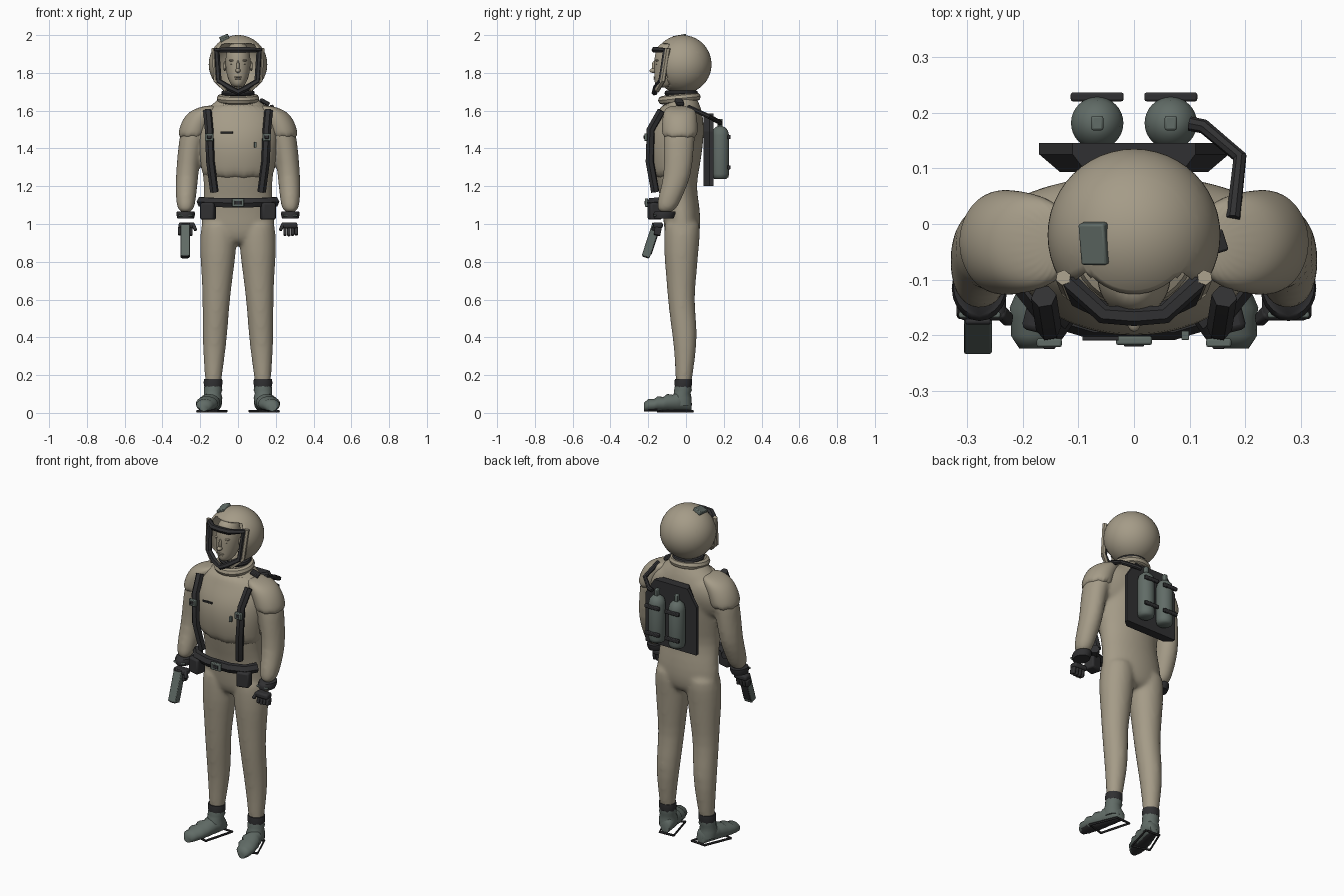
import bpy, bmesh, math
from mathutils import Vector, Matrix

cube = bpy.data.objects.get("Cube")
if cube:
    bpy.data.objects.remove(cube)


def material(name, r, g, b):
    m = bpy.data.materials.new(name)
    m.use_nodes = True
    m.diffuse_color = (r, g, b, 1)
    m.node_tree.nodes["Principled BSDF"].inputs["Base Color"].default_value = (r, g, b, 1)
    return m


SUIT = material("suit_tan", .375, .33, .245)
DARK = material("dark_rubber", .03, .03, .032)
GREY = material("grey_green", .12, .15, .135)


def finish(name, bm, mat, angle=40, mods=()):
    bmesh.ops.recalc_face_normals(bm, faces=bm.faces)
    me = bpy.data.meshes.new(name)
    bm.to_mesh(me)
    bm.free()
    ob = bpy.data.objects.new(name, me)
    bpy.context.collection.objects.link(ob)
    me.materials.append(mat)
    for kind, props in mods:
        mod = ob.modifiers.new(kind.title(), kind)
        for key, value in props.items():
            setattr(mod, key, value)
    shade(ob, angle)
    return ob


def shade(ob, angle):
    bpy.ops.object.select_all(action='DESELECT')
    ob.select_set(True)
    bpy.context.view_layer.objects.active = ob
    bpy.ops.object.shade_smooth_by_angle(angle=math.radians(angle))


SUB = ('SUBSURF', {"levels": 2, "render_levels": 2})


def loft(bm, rings, along='z', n=20, wave=0):
    """Elliptical rings (x, y, z, rx, ry) joined in order; wave scallops the last ring."""
    loops = []
    for k, (x, y, z, a, b) in enumerate(rings):
        ring = []
        for i in range(n):
            t = 2 * math.pi * i / n
            u, v = a * math.cos(t), b * math.sin(t)
            w = wave * math.sin(i * 2.2) if k == len(rings) - 1 else 0
            p = (x + u, y + v, z + w) if along == 'z' else (x + u, y, z + v)
            ring.append(bm.verts.new(p))
        loops.append(ring)
    for r, q in zip(loops, loops[1:]):
        for i in range(n):
            bm.faces.new((r[i], r[i - 1], q[i - 1], q[i]))
    bm.faces.new(loops[0])
    bm.faces.new(loops[-1])


def loft_part(name, rings, mat, mods=(), **kw):
    bm = bmesh.new()
    loft(bm, rings, **kw)
    return finish(name, bm, mat, 60, mods)


def box(name, at, size, mat, rot=(0, 0, 0), bevel=.004):
    bm = bmesh.new()
    bmesh.ops.create_cube(bm, size=1, matrix=Matrix.Diagonal((*size, 1)))
    ob = finish(name, bm, mat, 30, [('BEVEL', {"width": bevel, "segments": 2})])
    ob.location, ob.rotation_euler = at, rot
    return ob


def tube(name, pts, r, mat, closed=False, res=1):
    cu = bpy.data.curves.new(name, 'CURVE')
    cu.dimensions = '3D'
    cu.bevel_depth, cu.bevel_resolution, cu.use_fill_caps = r, res, True
    sp = cu.splines.new('POLY')
    sp.points.add(len(pts) - 1)
    for p, co in zip(sp.points, pts):
        p.co = (*co, 1)
    sp.use_cyclic_u = closed
    ob = bpy.data.objects.new(name, cu)
    bpy.context.collection.objects.link(ob)
    cu.materials.append(mat)
    bpy.ops.object.select_all(action='DESELECT')
    ob.select_set(True)
    bpy.context.view_layer.objects.active = ob
    bpy.ops.object.convert(target='MESH')
    shade(bpy.context.object, 35)


def ring(name, at, major, minor, mat, tilt=0):
    pts = []
    for i in range(32):
        t = math.pi * i / 16
        c, s = major * math.cos(t), major * math.sin(t)
        pts.append(Vector(at) + Vector((c, s, s * tilt)))
    tube(name, pts, minor, mat, True, 2)


def ball(bm, at, size):
    m = Matrix.Translation(at) @ Matrix.Diagonal((*size, 1))
    bmesh.ops.create_uvsphere(bm, u_segments=24, v_segments=16, radius=1, matrix=m)


# Suit body: torso, shoulders, legs and arms fused into one skin
bm = bmesh.new()
torso = [(1.69, -.02, .085, .07), (1.645, -.022, .12, .09), (1.59, -.02, .2, .11),
         (1.5, -.038, .218, .138), (1.4, -.05, .21, .139), (1.3, -.05, .195, .125),
         (1.2, -.05, .18, .103), (1.1, -.027, .188, .1), (1.0, -.02, .2, .1),
         (.93, -.02, .19, .09), (.888, -.02, .16, .06)]
loft(bm, [(0, y, z, a, b) for z, y, a, b in torso])
yoke = [(1.62, .15, .085), (1.59, .22, .1), (1.54, .265, .112), (1.48, .28, .105), (1.41, .26, .08), (1.37, .2, .05)]
loft(bm, [(0, -.018, z, a, b) for z, a, b in yoke])
leg = [(1.04, .1, -.02, .092, .095), (.95, .102, -.02, .099, .097), (.85, .106, -.026, .097, .092),
       (.72, .11, -.025, .083, .081), (.6, .115, -.027, .073, .07), (.47, .12, -.012, .068, .07),
       (.35, .125, -.003, .063, .061), (.2, .13, -.01, .046, .046), (.12, .132, -.015, .042, .04)]
arm = [(1.58, .19, -.03, .075, .085), (1.5, .235, -.035, .073, .087), (1.37, .26, -.04, .061, .08),
       (1.25, .27, -.044, .061, .073), (1.15, .276, -.082, .056, .066), (1.05, .277, -.112, .045, .053)]
for s in (1, -1):
    for limb in (leg, arm):
        loft(bm, [(s * x, y, z, a, b) for z, x, y, a, b in limb])
finish("suit_body", bm, SUIT, 80, [
    ('SUBSURF', {"levels": 1, "render_levels": 1}),
    ('REMESH', {"mode": 'VOXEL', "voxel_size": .011, "use_smooth_shade": True}),
    ('SMOOTH', {"factor": .5, "iterations": 8})])

# Jacket front with a scalloped hem
loft_part("jacket_front", [(0, y - .016, z, a, b) for z, y, a, b in torso[1:6]]
          + [(0, -.065, 1.225, .185, .104)], SUIT, [SUB], wave=.012, n=32)
box("chest_label", (-.06, -.205, 1.485), (.065, .008, .01), DARK, bevel=.001)
box("chest_tag", (.092, -.2, 1.42), (.014, .016, .03), GREY, bevel=.002)

# Collar
ring("collar", (0, -.035, 1.664), .09, .023, SUIT, tilt=.1)
ring("neck_seal", (0, -.025, 1.693), .074, .015, DARK)

# Helmet shell with a face opening
bm = bmesh.new()
bmesh.ops.create_uvsphere(bm, u_segments=48, v_segments=32, radius=.155,
                          matrix=Matrix.Translation((0, -.02, 1.845)))
for co, no in (((.114, 0, 0), (1, 0, 0)), ((-.114, 0, 0), (1, 0, 0)),
               ((0, 0, 1.958), (0, 0, 1)), ((0, 0, 1.72), (0, 0, 1))):
    bmesh.ops.bisect_plane(bm, geom=bm.verts[:] + bm.edges[:] + bm.faces[:], plane_co=co, plane_no=no)
gap = []
for f in bm.faces:
    c = f.calc_center_median()
    if abs(c.x) < .114 and 1.72 < c.z < 1.958 and c.y < -.095:
        gap.append(f)
bmesh.ops.delete(bm, geom=gap, context='FACES')
finish("helmet", bm, SUIT, 60, [('SOLIDIFY', {"thickness": .006, "offset": -1})])
box("helmet_lamp", (-.071, -.035, 1.982), (.05, .075, .022), GREY, (.2, -.4, 0))

# Visor frame with pale side guards
half = [(0, -.166, 1.922), (.055, -.162, 1.922), (.112, -.108, 1.92),
        (.102, -.132, 1.755), (.045, -.16, 1.72), (0, -.166, 1.697)]
tube("visor_frame", half + [(-x, y, z) for x, y, z in half[-2:0:-1]], .017, DARK, True)
for s, side in ((1, "left"), (-1, "right")):
    tube(side + "_visor_guard", [(s * .127, -.096, 1.93), (s * .117, -.122, 1.76),
                                 (s * .06, -.153, 1.708)], .014, SUIT)

# Head and face
bm = bmesh.new()
loft(bm, [(0, -.088, 1.962, .03, .04), (0, -.09, 1.935, .056, .066), (0, -.091, 1.88, .068, .078),
          (0, -.091, 1.83, .067, .078), (0, -.094, 1.78, .058, .075),
          (0, -.107, 1.745, .043, .061), (0, -.112, 1.722, .024, .04)])
loft(bm, [(0, -.05, 1.76, .045, .045), (0, -.04, 1.66, .05, .05)])
finish("head", bm, SUIT, 80, [SUB])
bm = bmesh.new()
ball(bm, (0, -.173, 1.812), (.013, .02, .012))
ball(bm, (0, -.167, 1.835), (.008, .014, .03))
ball(bm, (0, -.161, 1.778), (.02, .012, .005))
ball(bm, (0, -.16, 1.768), (.017, .012, .005))
for s in (1, -1):
    ball(bm, (s * .027, -.15, 1.866), (.022, .013, .006))
    ball(bm, (s * .027, -.148, 1.848), (.014, .012, .006))
    ball(bm, (s * .07, -.075, 1.835), (.008, .016, .026))
finish("face_features", bm, SUIT, 80)

for s, side in ((1, "left"), (-1, "right")):
    # Shoulder pad with a ragged edge
    pad = [(1.628, .14, .03, .055), (1.603, .178, .075, .085), (1.555, .21, .083, .093),
           (1.5, .234, .08, .096), (1.445, .244, .075, .092)]
    loft_part(side + "_shoulder_pad", [(s * x, -.033, z, a, b) for z, x, a, b in pad],
              SUIT, [SUB], n=24, wave=.014)
    # Chest strap and buckle
    tube(side + "_strap", [(s * .162, -.13, 1.6), (s * .153, -.187, 1.5), (s * .146, -.192, 1.33),
                           (s * .125, -.163, 1.17)], .023, DARK)
    box(side + "_strap_buckle", (s * .152, -.213, 1.46), (.045, .016, .04), GREY)
    box(side + "_strap_clasp", (s * .152, -.221, 1.46), (.022, .006, .018), DARK, bevel=.002)
    # Belt pouch
    box(side + "_pouch", (s * .158, -.165, 1.068), (.075, .065, .09), DARK, (0, 0, s * .25), .01)
    # Wrist cuff and glove
    loft_part(side + "_cuff", [(s * .277, -.11, 1.066, .047, .055), (s * .277, -.115, 1.052, .05, .059),
                               (s * .277, -.118, 1.03, .044, .052)], DARK)
    box(side + "_cuff_clip", (s * .277, -.163, 1.045), (.075, .012, .012), GREY)
    box(side + "_palm", (s * .272, -.148, .993), (.085, .05, .032), DARK, bevel=.01)
    for k in range(4):
        box(side + "_finger", (s * (.249 + .02 * k), -.15, .962), (.018, .036, .05 - .004 * abs(k - 1)),
            DARK, (-.2, 0, 0), .006)
    box(side + "_thumb", (s * .232, -.165, .985), (.018, .024, .045), DARK, (-.4, s * .4, 0), .006)
    # Boot, dark underneath, with wrapped ridges
    foot = [(.03, .12, .028, .065), (.015, .124, .039, .09), (-.02, .132, .047, .105), (-.05, .14, .052, .1),
            (-.07, .145, .048, .088), (-.1, .153, .058, .092), (-.12, .158, .052, .076),
            (-.15, .165, .058, .08), (-.168, .17, .05, .066), (-.2, .176, .045, .065),
            (-.223, .181, .025, .045)]
    boot = loft_part(side + "_boot", [(s * x, y, .008 + h / 2, a, h / 2) for y, x, a, h in foot],
                     GREY, along='y')
    boot.data.materials.append(DARK)
    for f in boot.data.polygons:
        f.material_index = int(f.normal.z < -.8)
    loft_part(side + "_boot_shaft", [(s * .132, -.015, .155, .044, .042), (s * .132, -.016, .12, .049, .047),
                                     (s * .134, -.02, .105, .045, .044), (s * .134, -.024, .08, .051, .053),
                                     (s * .134, -.02, .04, .047, .051)], GREY)
    loft_part(side + "_ankle_band", [(s * .132, -.013, .18, .048, .046), (s * .132, -.014, .158, .05, .047),
                                     (s * .132, -.015, .135, .046, .044)], DARK, n=24, wave=.007)
    tube(side + "_boot_frame", [(s * .06, .03, .009), (s * .15, .036, .009), (s * .215, -.12, .009),
                                (s * .11, -.15, .009)], .007, DARK, True)
    # Air tank with valve and brackets
    x = s * .066
    tank = [(1.238, .03), (1.247, .043), (1.265, .047), (1.47, .047), (1.495, .041), (1.512, .025), (1.518, .012)]
    loft_part(side + "_tank", [(x, .181, z, r, r) for z, r in tank], GREY, n=32)
    box(side + "_valve", (x, .181, 1.533), (.022, .026, .045), GREY)
    for z in (1.3, 1.46):
        box(side + "_tank_bracket", (x, .228, z), (.095, .016, .022), DARK)

# Belt across the front
tube("belt", [(-.197, -.1, 1.118), (-.155, -.155, 1.115), (-.07, -.18, 1.113), (.07, -.18, 1.113),
              (.155, -.155, 1.115), (.197, -.1, 1.118)], .028, DARK)
box("belt_buckle", (0, -.209, 1.113), (.065, .016, .044), GREY)
box("belt_buckle_inset", (0, -.217, 1.113), (.036, .006, .02), DARK, bevel=.002)

# Backpack plate with clipped top corners, narrower towards the wearer
bm = bmesh.new()
outline = [(-.17, 1.2), (.17, 1.2), (.17, 1.49), (.11, 1.585), (-.11, 1.585), (-.17, 1.49)]
rows = [[bm.verts.new((x * w, y, z)) for x, z in outline] for y, w in ((.093, .78), (.125, 1), (.145, 1))]
for r, q in zip(rows, rows[1:]):
    for i in range(6):
        bm.faces.new((r[i], r[i - 1], q[i - 1], q[i]))
bm.faces.new(rows[0])
bm.faces.new(rows[-1])
finish("pack_plate", bm, DARK, 20)

# Air hose over the left shoulder
tube("air_hose", [(.1, .18, 1.535), (.125, .175, 1.54), (.19, .12, 1.57), (.178, .01, 1.62)], .013, DARK, res=2)
box("hose_socket", (.14, -.035, 1.645), (.05, .04, .02), DARK, (0, .5, .3))

# Handheld device
box("device_body", (-.28, -.186, .91), (.05, .044, .175), GREY, (-.32, 0, 0))
box("device_back", (-.28, -.162, .918), (.046, .012, .165), DARK, (-.32, 0, 0))
box("device_top", (-.28, -.159, .996), (.046, .044, .012), DARK, (-.32, 0, 0))
box("device_tip", (-.28, -.212, .832), (.036, .036, .02), DARK, (-.32, 0, 0))
